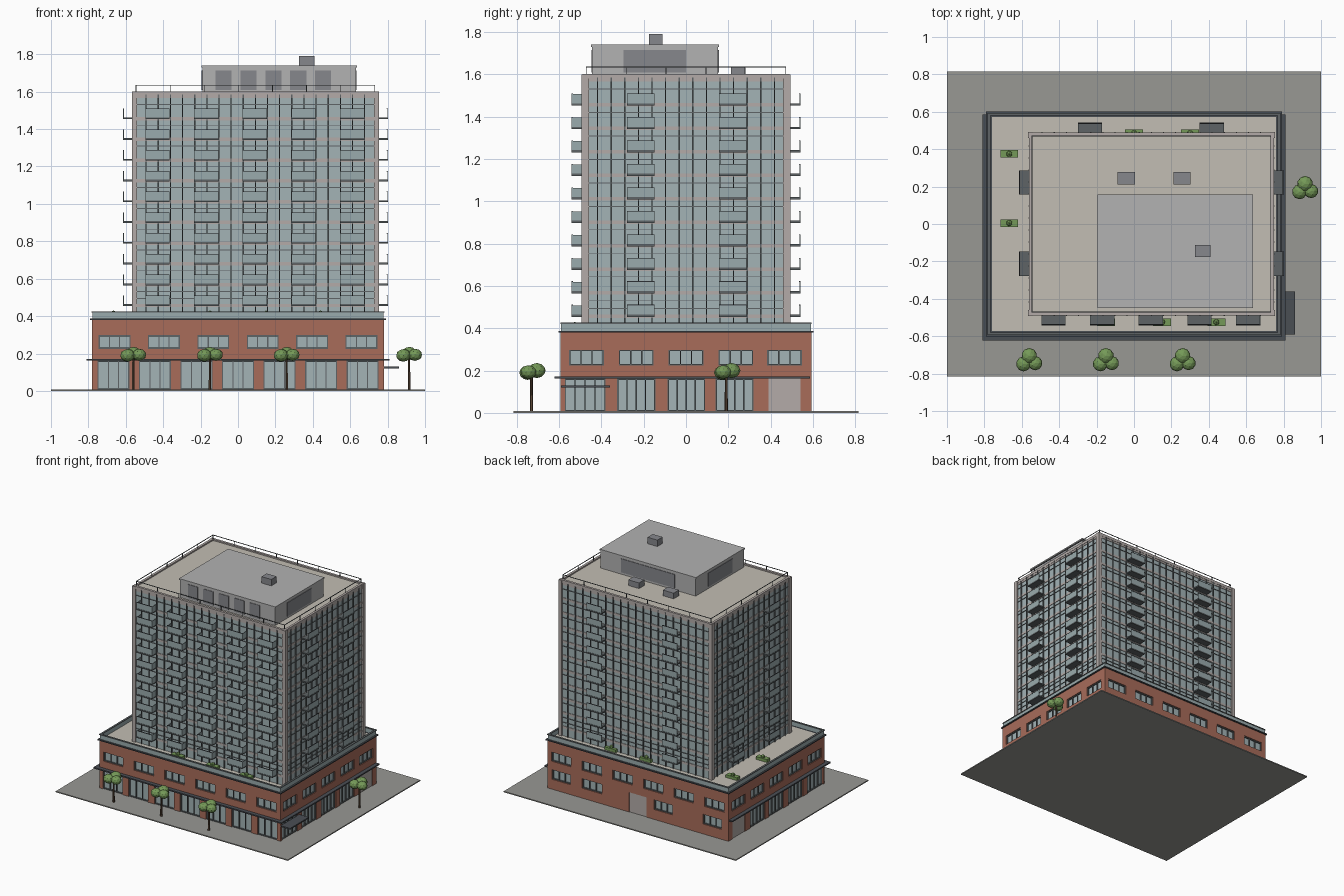
import bpy, bmesh, math
from mathutils import Matrix, Vector

if "Cube" in bpy.data.objects:
    bpy.data.objects.remove(bpy.data.objects["Cube"])

def mat(name, hexcol):
    def lin(c):
        c /= 255
        return c / 12.92 if c < 0.04045 else ((c + 0.055) / 1.055) ** 2.4
    m = bpy.data.materials.new(name)
    m.diffuse_color = [lin((hexcol >> s) & 255) for s in (16, 8, 0)] + [1]
    m.use_nodes = True
    m.node_tree.nodes["Principled BSDF"].inputs["Base Color"].default_value = m.diffuse_color
    return m

BRICK, GLASS = mat("brick", 0xA86C5A), mat("glass", 0xA3B3B6)
FRAME, DARK = mat("frame", 0x5E6466), mat("dark_metal", 0x4A4E54)
CONC, ROOF = mat("concrete", 0xB3ABA8), mat("roof", 0xC2BDB3)
PAVE, PLANT = mat("paving", 0x989894), mat("penthouse_grey", 0xB2B2B2)
LOUV, LEAF, BARK = mat("louvre", 0x86878C), mat("leaf", 0x759A58), mat("bark", 0x5A4636)
RAILGLASS = mat("rail_glass", 0x9AABAD)

def finish(name, bm, material):
    me = bpy.data.meshes.new(name)
    bm.to_mesh(me)
    bm.free()
    me.materials.append(material)
    ob = bpy.data.objects.new(name, me)
    bpy.context.collection.objects.link(ob)
    return ob

def boxes(name, material, items):
    """One object from many boxes given as (x0, x1, y0, y1, z0, z1)."""
    bm = bmesh.new()
    for x0, x1, y0, y1, z0, z1 in items:
        m = Matrix.Translation(((x0 + x1) / 2, (y0 + y1) / 2, (z0 + z1) / 2))
        bmesh.ops.create_cube(bm, size=1, matrix=m @ Matrix.Diagonal((x1 - x0, y1 - y0, z1 - z0, 1)))
    return finish(name, bm, material)

def on(side, rect, u0, u1, z0, z1, inn, out):
    """Box on one wall of a rectangular block, reaching inn inwards and out outwards."""
    x0, x1, y0, y1 = rect
    return {"front": (u0, u1, y0 - out, y0 + inn, z0, z1),
            "back": (u0, u1, y1 - inn, y1 + out, z0, z1),
            "left": (x0 - out, x0 + inn, u0, u1, z0, z1),
            "right": (x1 - inn, x1 + out, u0, u1, z0, z1)}[side]

SIDES = ("front", "back", "left", "right")

def span(side, rect):
    return rect[:2] if side in ("front", "back") else rect[2:]

def ring(rect, z0, z1, inn, out):
    r = []
    for s in SIDES:
        a, b = span(s, rect)
        e = out if s in ("front", "back") else -inn
        r.append(on(s, rect, a - e, b + e, z0, z1, inn, out))
    return r

# ground and podium core
boxes("ground", PAVE, [(-1, 1, -.815, .815, 0, .008)])
POD = (-.78, .78, -.592, .592)
boxes("podium_glass", GLASS, [(-.765, .765, -.577, .577, .008, .37)])

# brick walls: bands plus piers between openings
F6 = [(c - .085, c + .085) for c in (-.66, -.396, -.132, .132, .396, .66)]
F7 = [(i * .222 - .085, i * .222 + .085) for i in range(-3, 4)]
S5 = [(c - .082, c + .082) for c in (-.47, -.235, 0, .235, .465)]
SHOPS = [(-.575, -.38), (-.325, -.145), (-.087, .09), (.14, .32)]
BACKLOW = [(-.72, -.56), (-.3, -.14), (.31, .48), (.58, .74)]
DOORS = {"back": (-.075, .075), "right": (.39, .54), "left": (.39, .54)}
brick, frames, doors = [], [], []

def row(side, z0, z1, openings, parts):
    a, b = span(side, POD)
    if side in ("left", "right"):
        a, b = a + .02, b - .02
    edges = [a] + [v for o in sorted(openings) for v in o] + [b]
    for u0, u1 in zip(edges[::2], edges[1::2]):
        brick.append(on(side, POD, u0, u1, z0, z1, .02, 0))
    for u0, u1 in openings:
        if (u0, u1) == DOORS.get(side) and z0 < .2:
            continue
        for k in range(parts + 1):
            u = u0 + (u1 - u0 - .006) * k / parts
            frames.append(on(side, POD, u, u + .006, z0, z1, .016, -.007))
        for z in (z0, z1 - .006):
            frames.append(on(side, POD, u0, u1, z, z + .006, .016, -.006))

def band(z0, z1):
    brick.extend(ring(POD, z0, z1, .02, 0))

band(.162, .225)
band(.298, .382)
for s in SIDES:
    row(s, .225, .298, F6 if s in ("front", "back") else S5, 3)
row("front", .008, .162, F7, 3)
row("back", .008, .085, [DOORS["back"]], 3)
row("back", .085, .162, BACKLOW + [DOORS["back"]], 3)
for s in ("left", "right"):
    row(s, .008, .162, SHOPS + [DOORS[s]], 4)
for s, (a, b) in DOORS.items():
    doors.append(on(s, POD, a, b, .008, .162, .018, -.004))
boxes("brick_walls", BRICK, brick)
boxes("podium_window_frames", FRAME, frames)
boxes("service_doors", CONC, doors)

# canopies, cornice, podium roof and parapet
boxes("canopies", DARK, [(-.81, .81, -.622, -.59, .162, .172)] +
      [on(s, POD, -.592, .585, .162, .172, .0, .03) for s in ("left", "right")] +
      [(.78, .862, -.59, -.36, .12, .13)])
boxes("cornice", DARK, ring(POD, .38, .388, .02, .01))
boxes("podium_roof", ROOF, [(-.77, .77, -.582, .582, .37, .388)])
boxes("podium_parapet", RAILGLASS, ring(POD, .388, .42, .01, -.002))
boxes("parapet_coping", FRAME, ring(POD, .42, .426, .013, .002))

# tower core, corner columns, floor bands, mullions
TOW = (-.556, .742, -.482, .482)
boxes("tower_glass", GLASS, [TOW + (.388, 1.58)])
boxes("corner_columns", CONC, [(x - .014, x + .014, y - .017, y + .017, .388, 1.6)
                               for x in (-.554, .74) for y in (-.476, .476)])
FLOORS = [.458 + .111 * i for i in range(10)]
bands, mull = [], []
for z in FLOORS + [1.575]:
    bands += ring(TOW, z - .01, z + .008, .01, .004)
for s in SIDES:
    a, b = span(s, TOW)
    n = 20 if s in ("front", "back") else 15
    for i in range(1, n):
        u = a + (b - a) * i / n
        mull.append(on(s, TOW, u - .003, u + .003, .388, 1.585, .002, .009))
boxes("floor_bands", CONC, bands)
boxes("mullions", FRAME, mull)
rails = []
for z in [.42] + FLOORS:
    rails += ring(TOW, z + .072, z + .076, .002, .005)
boxes("window_transoms", FRAME, rails)

# balconies: slab, glass front, glass ends and handrail
CENTRES = {"front": (-.43, -.17, .09, .35, .61), "back": (-.235, .415),
           "left": (-.213, .222), "right": (-.213, .222)}
slabs, panes, caps = [], [], []
for s, cs in CENTRES.items():
    for c in cs:
        for z in FLOORS:
            a, b = c - .065, c + .065
            slabs.append(on(s, TOW, a, b, z - .004, z + .006, 0, .06))
            panes.append(on(s, TOW, a, b, z + .006, z + .05, -.054, .058))
            caps.append(on(s, TOW, a, b, z + .05, z + .053, -.053, .059))
            if s == "front":
                for u in (a, b - .003):
                    panes.append(on(s, TOW, u, u + .003, z + .006, z + .05, 0, .056))
boxes("balcony_slabs", FRAME, slabs)
boxes("balcony_glass", RAILGLASS, panes)
boxes("balcony_handrails", DARK, caps)

# tower roof, parapet, roof railing
boxes("tower_roof", ROOF, [TOW + (1.575, 1.592)])
boxes("tower_parapet", CONC, ring(TOW, 1.58, 1.602, .012, .006))
RAIL = (-.545, .731, -.471, .471)
rail = ring(RAIL, 1.632, 1.636, .002, .002)
for s in SIDES:
    a, b = span(s, RAIL)
    n = 7 if s in ("front", "back") else 5
    rail += [on(s, RAIL, u - .002, u + .002, 1.6, 1.634, .002, .002)
             for u in (a + (b - a) * i / n for i in range(n + 1))]
boxes("roof_railing", FRAME, rail)

# penthouse with louvres, rooftop units
PH = (-.19, .63, -.443, .152)
boxes("penthouse", PLANT, [PH + (1.59, 1.732)])
boxes("penthouse_cap", PLANT, [(-.195, .635, -.448, .157, 1.73, 1.74)])
lv = [on("front", PH, c - .043, c + .043, 1.608, 1.714, 0, .004) for c in (-.077, .056, .189, .322, .455)]
lv += [on("back", PH, -.01, .45, 1.608, 1.714, 0, .004)]
lv += [on(s, PH, -.295, 0, 1.608, 1.714, 0, .004) for s in ("left", "right")]
boxes("louvres", LOUV, lv)
boxes("rooftop_units", LOUV, [(.325, .41, -.176, -.112, 1.74, 1.79),
                              (-.088, .005, .212, .278, 1.592, 1.636),
                              (.21, .303, .212, .278, 1.592, 1.636)])

# foliage helper: faceted blobs as (x, y, z, radius)
def blobs(name, items, flat=.85):
    bm = bmesh.new()
    for x, y, z, r in items:
        bmesh.ops.create_icosphere(bm, subdivisions=1 if r < .03 else 2, radius=r,
                                   matrix=Matrix.Translation((x, y, z)) @ Matrix.Diagonal((1, 1, flat, 1)))
    return finish(name, bm, LEAF)

# street trees
trunks, crowns = bmesh.new(), []
for x, y in ((-.56, -.73), (-.15, -.73), (.26, -.73), (.915, .19)):
    bmesh.ops.create_cone(trunks, cap_ends=True, segments=6, radius1=.008, radius2=.006, depth=.17,
                          matrix=Matrix.Translation((x, y, .09)))
    crowns += [(x, y + .025, .2, .042), (x - .03, y - .018, .19, .04), (x + .032, y - .014, .193, .038)]
finish("tree_trunks", trunks, BARK)
blobs("tree_crowns", crowns)

# podium roof planters
spots = [(-.667, .375), (-.667, .005), (0, .485), (.3, .485), (-.15, -.525), (.15, -.525), (.44, -.525)]
boxes("planters", LEAF, [(x - .048, x + .048, y - .02, y + .02, .388, .41) for x, y in spots])
blobs("planter_shrubs", [(x, y, .415, .018) for x, y in spots])
